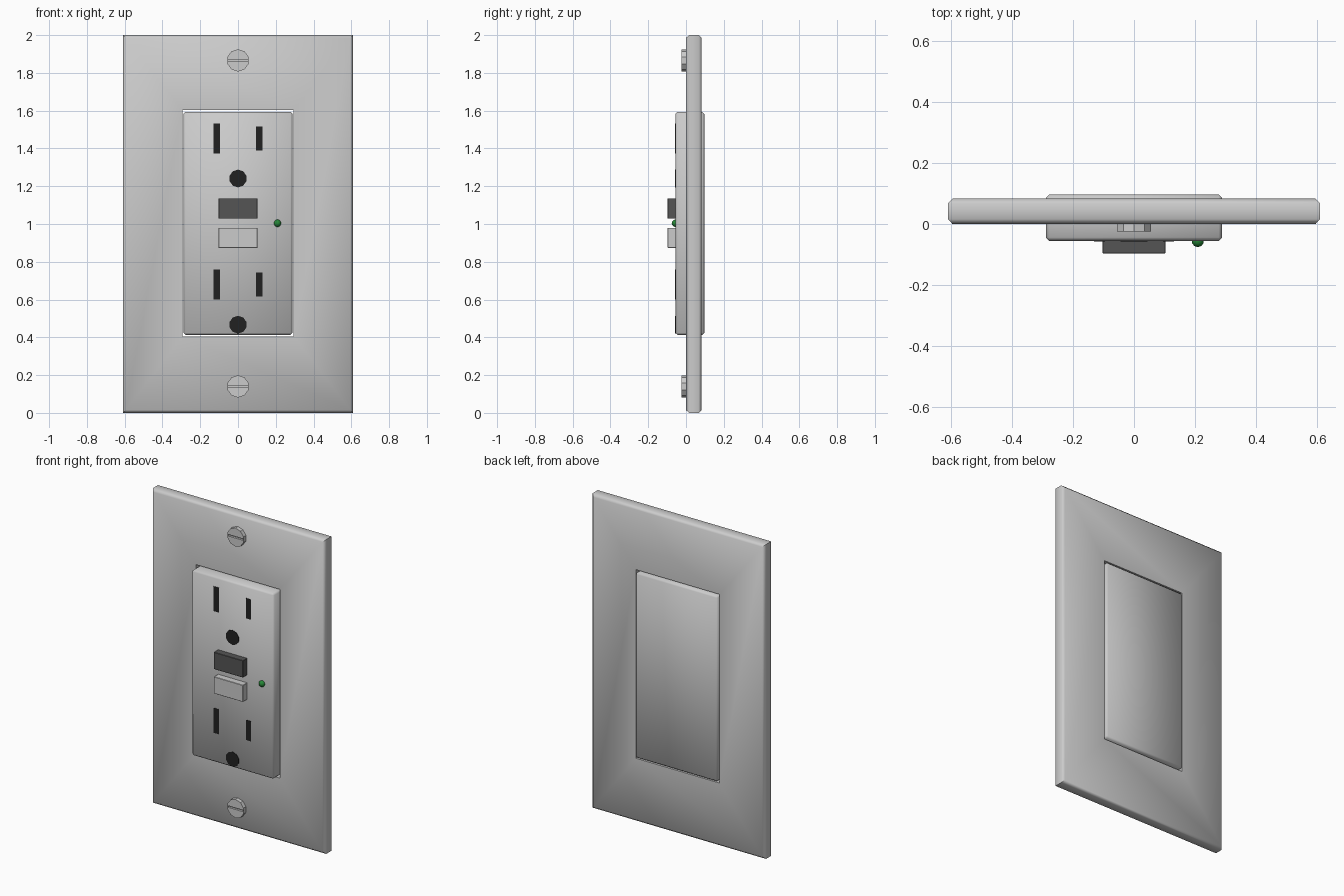
import bpy, bmesh, math
from mathutils import Matrix

if "Cube" in bpy.data.objects:
    bpy.data.objects.remove(bpy.data.objects["Cube"])


def material(name, rgb):
    m = bpy.data.materials.new(name)
    m.diffuse_color = (*rgb, 1)
    m.use_nodes = True
    m.node_tree.nodes["Principled BSDF"].inputs["Base Color"].default_value = m.diffuse_color
    return m


BLACK = material("black", (0.015, 0.015, 0.015))
DARK = material("dark_grey", (0.09, 0.09, 0.09))
GREEN = material("green", (0.02, 0.25, 0.04))


def finish(name, bm, mat=None, smooth=None):
    bmesh.ops.recalc_face_normals(bm, faces=bm.faces[:])
    me = bpy.data.meshes.new(name)
    bm.to_mesh(me)
    bm.free()
    ob = bpy.data.objects.new(name, me)
    bpy.context.collection.objects.link(ob)
    if mat:
        me.materials.append(mat)
    if smooth:
        bpy.ops.object.select_all(action='DESELECT')
        ob.select_set(True)
        bpy.context.view_layer.objects.active = ob
        bpy.ops.object.shade_smooth_by_angle(angle=math.radians(smooth))
    return ob


def box(name, x, y, z, mat=None, bevel=0, smooth=None):
    bm = bmesh.new()
    bmesh.ops.create_cube(bm, size=1)
    for v in bm.verts:
        v.co = [(a + b) / 2 + c * (b - a) for (a, b), c in zip((x, y, z), v.co)]
    if bevel:
        bmesh.ops.bevel(bm, geom=bm.edges[:], offset=bevel, segments=1,
                        affect='EDGES', profile=0.5)
    return finish(name, bm, mat, smooth)


def disc(name, z, r, y0, y1, sides, mat=None):
    bm = bmesh.new()
    m = Matrix.Translation((0, (y0 + y1) / 2, z)) @ Matrix.Rotation(math.pi / 2, 4, 'X')
    bmesh.ops.create_cone(bm, cap_ends=True, segments=sides, radius1=r, radius2=r,
                          depth=y1 - y0, matrix=m)
    return finish(name, bm, mat)


# Wall plate: rectangular rings (half width, half height, y) around the opening
rings = [(0.295, 0.600, 0), (0.595, 0.985, 0), (0.61, 1.0, 0.016), (0.61, 1.0, 0.067),
         (0.595, 0.985, 0.083), (0.295, 0.600, 0.083)]
bm = bmesh.new()
loops = [[bm.verts.new((sx * hx, y, 1.0 + sz * hz + (0.004 if hx < 0.3 else 0)))
          for sx, sz in ((-1, -1), (1, -1), (1, 1), (-1, 1))] for hx, hz, y in rings]
for i, a in enumerate(loops):
    b = loops[(i + 1) % len(loops)]
    for k in range(4):
        n = (k + 1) % 4
        bm.faces.new((a[k], a[n], b[n], b[k]))
finish("wall_plate", bm, smooth=50)

# Receptacle body
box("receptacle_body", (-0.289, 0.289), (-0.055, 0.097), (0.413, 1.594), bevel=0.011, smooth=50)

# Outlet slots and ground holes
for label, zc in (("upper", 1.453), ("lower", 0.679)):
    box(label + "_neutral_slot", (-0.131, -0.095), (-0.057, -0.03), (zc - 0.079, zc + 0.079), BLACK)
    box(label + "_hot_slot", (0.095, 0.131), (-0.057, -0.03), (zc - 0.064, zc + 0.064), BLACK)
    disc(label + "_ground_hole", zc - 0.212, 0.047, -0.057, -0.03, 10, BLACK)

# Buttons
box("dark_button", (-0.103, 0.103), (-0.097, -0.045), (1.028, 1.136), DARK, bevel=0.002)
box("light_button", (-0.103, 0.103), (-0.097, -0.045), (0.873, 0.980), bevel=0.002)

# Indicator lamp
bm = bmesh.new()
bmesh.ops.create_uvsphere(bm, u_segments=10, v_segments=6, radius=0.02,
                          matrix=Matrix.Translation((0.209, -0.056, 1.004)))
finish("indicator_lamp", bm, GREEN, smooth=60)

# Slotted screws
for label, zc in (("upper", 1.866), ("lower", 0.14)):
    screw = disc(label + "_screw", zc, 0.059, -0.025, 0.02, 10)
    cutter = box(label + "_slot_cutter", (-0.053, 0.053), (-0.05, -0.012), (zc - 0.005, zc + 0.005))
    cutter.hide_render = True
    cutter.hide_viewport = True
    mod = screw.modifiers.new("slot", 'BOOLEAN')
    mod.operation = 'DIFFERENCE'
    mod.solver = 'EXACT'
    mod.object = cutter
